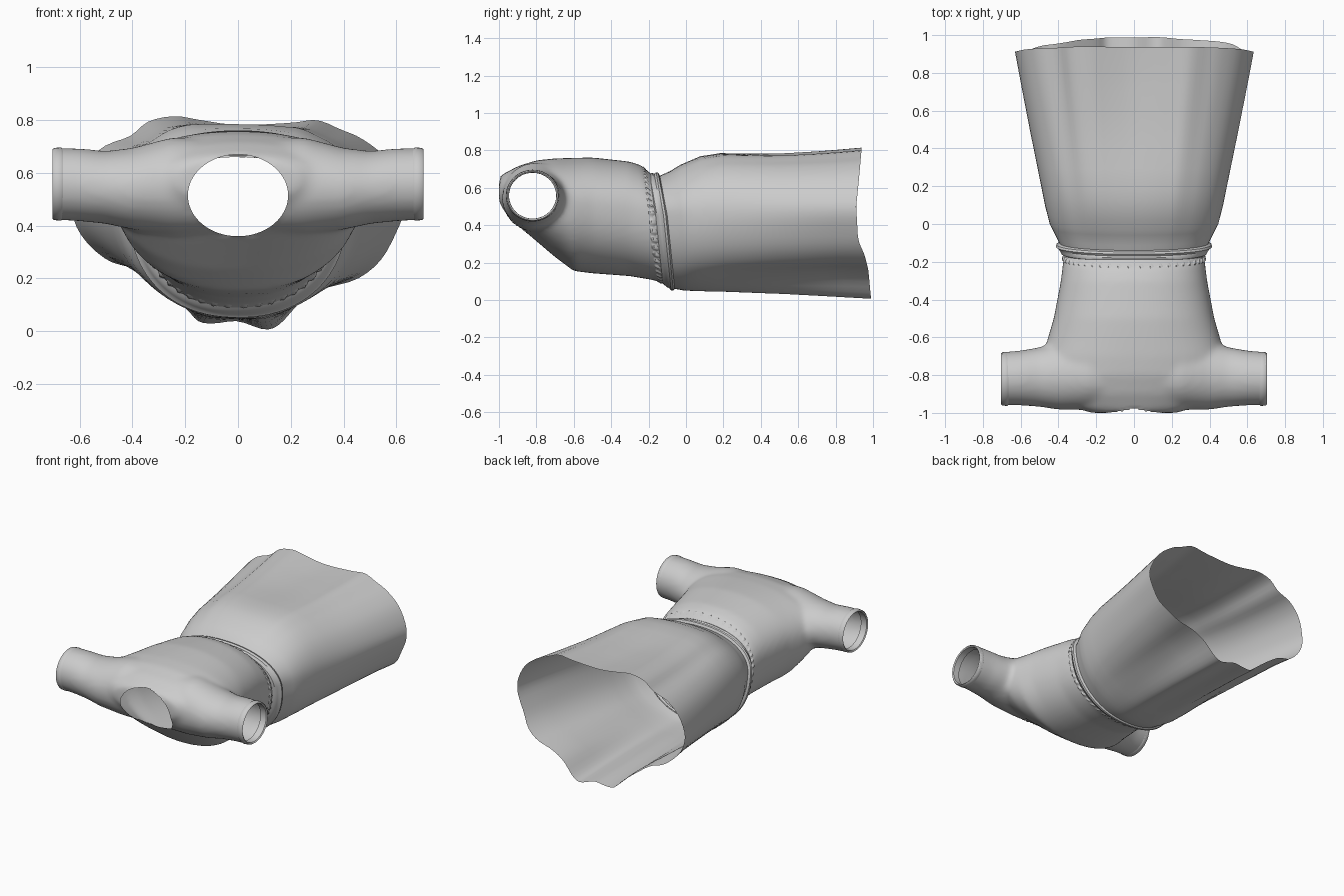
import bpy, bmesh, math
from mathutils import Vector

if "Cube" in bpy.data.objects:
    bpy.data.objects.remove(bpy.data.objects["Cube"])

N = 96


def lerp_table(table, y):
    """Smoothly interpolate rows (y, a, b, ...) at y."""
    for r0, r1 in zip(table, table[1:]):
        if y <= r1[0]:
            t = (y - r0[0]) / (r1[0] - r0[0])
            return [a + (b - a) * t for a, b in zip(r0[1:], r1[1:])]
    return list(table[-1][1:])


def add_loft(bm, rings, capped=False):
    vs = [[bm.verts.new(p) for p in r] for r in rings]
    faces = []
    for a, b in zip(vs, vs[1:]):
        n = len(a)
        for i in range(n):
            faces.append(bm.faces.new((a[i], a[(i + 1) % n], b[(i + 1) % n], b[i])))
    if capped:
        faces.append(bm.faces.new(vs[0]))
        faces.append(bm.faces.new(vs[-1][::-1]))
    bmesh.ops.recalc_face_normals(bm, faces=faces)


def make_object(name, bm, angle=40):
    me = bpy.data.meshes.new(name)
    bm.to_mesh(me)
    bm.free()
    ob = bpy.data.objects.new(name, me)
    bpy.context.collection.objects.link(ob)
    bpy.context.view_layer.objects.active = ob
    bpy.ops.object.select_all(action='DESELECT')
    ob.select_set(True)
    bpy.ops.object.shade_smooth_by_angle(angle=math.radians(angle))
    return ob


def oval(a, e=2.2):
    """Unit superellipse point at angle a."""
    c, s = math.cos(a), math.sin(a)
    return (math.copysign(abs(c) ** (2 / e), c), math.copysign(abs(s) ** (2 / e), s))


def section(y, w, zt, zb, zc, shape, tilt=0.0):
    """Ring across y from unit points, with separate top and bottom heights."""
    return [Vector((u * w, y - tilt * v, zc + v * ((zt - zc) if v > 0 else (zc - zb))))
            for u, v in shape]


ovals = [oval(2 * math.pi * i / N) for i in range(N)]

# bodice: torso and sleeves as solids, fused by a voxel remesh and smoothed
torso = [(-1.0, .23, .655, .50, .57), (-.975, .30, .675, .465, .57),
         (-.9, .41, .715, .40, .56), (-.8, .47, .747, .315, .54),
         (-.7, .48, .757, .23, .52), (-.6, .455, .76, .155, .5),
         (-.5, .425, .762, .143, .5), (-.3, .387, .74, .128, .48),
         (-.2, .375, .718, .105, .46), (-.15, .365, .67, .085, .45),
         (-.0, .36, .66, .06, .45)]
sleeve = [(0, -.80, .545, .18, .18), (.25, -.80, .55, .185, .185),
          (.4, -.805, .54, .178, .155), (.5, -.81, .545, .158, .138),
          (.6, -.815, .555, .145, .138), (.75, -.82, .56, .138, .135)]
bm = bmesh.new()
add_loft(bm, [section(*row, ovals, .035 if row[0] > -.25 else 0) for row in torso], True)
for s in (1, -1):
    add_loft(bm, [[Vector((s * x, yc + ry * math.cos(k * math.pi / 24),
                           zc + rz * math.sin(k * math.pi / 24))) for k in range(48)]
                  for x, yc, zc, ry, rz in sleeve], True)
solid = make_object("bodice_solid", bm)
m = solid.modifiers.new("fuse", 'REMESH')
m.mode = 'VOXEL'
m.voxel_size = .016
m = solid.modifiers.new("soften", 'SMOOTH')
m.factor, m.iterations = .5, 8
fused = bpy.data.meshes.new_from_object(solid.evaluated_get(bpy.context.evaluated_depsgraph_get()))
bpy.data.objects.remove(solid)
bm = bmesh.new()
bm.from_mesh(fused)

# open the sleeve ends and the waist
for co, no in (((.7, 0, 0), (1, 0, 0)), ((-.7, 0, 0), (-1, 0, 0)),
               ((0, -.10, .36), (0, .62, .09))):
    bmesh.ops.bisect_plane(bm, geom=bm.verts[:] + bm.edges[:] + bm.faces[:], dist=1e-5,
                           plane_co=co, plane_no=no, clear_outer=True)

# open the neckline and snap its edge to an oval
NX, NZ, NC = .19, .155, .515
def neck_d(p):
    return math.hypot(p.x / NX, (p.z - NC) / NZ)

doomed = [f for f in bm.faces
          if f.calc_center_median().y < -.7 and neck_d(f.calc_center_median()) < 1]
bmesh.ops.delete(bm, geom=doomed, context='FACES')
for v in bm.verts:
    if v.is_boundary and v.co.y < -.7 and abs(v.co.x) < .3:
        d = neck_d(v.co)
        v.co.x /= d
        v.co.z = NC + (v.co.z - NC) / d
make_object("bodice", bm, 60)

# sleeve cuffs with a turned-in hem
cuff = [(.662, .137), (.672, .143), (.697, .141), (.704, .135), (.698, .127), (.655, .126)]
for side, s in (("right", 1), ("left", -1)):
    bm = bmesh.new()
    add_loft(bm, [[Vector((s * x, -.82 + r * math.cos(k * math.pi / 24),
                           .558 + r * .97 * math.sin(k * math.pi / 24))) for k in range(48)]
                  for x, r in cuff])
    make_object("cuff_" + side, bm)

# skirt: oval at the waist flowing into a wavy hem outline
hem = [(.635, .47), (.62, .56), (.56, .66), (.47, .73), (.39, .765), (.30, .80), (.2, .79),
       (.0, .782), (-.14, .80), (-.24, .815), (-.34, .795), (-.41, .74), (-.51, .70),
       (-.59, .62), (-.63, .5), (-.62, .41), (-.57, .33), (-.49, .265), (-.40, .235),
       (-.30, .165), (-.2, .085), (-.15, .035), (-.09, .027), (0, .035), (.1, .004),
       (.16, .025), (.24, .11), (.33, .16), (.45, .195), (.54, .265), (.6, .37)]
HC = .47


def hem_point(t):
    """Catmull-Rom point on the closed hem outline."""
    n = len(hem)
    i, f = int(t * n) % n, (t * n) % 1
    p = [Vector(hem[(i + k) % n]) for k in (-1, 0, 1, 2)]
    return .5 * (2 * p[1] + (p[2] - p[0]) * f + (2 * p[0] - 5 * p[1] + 4 * p[2] - p[3]) * f * f
                 + (3 * p[1] - p[0] - 3 * p[2] + p[3]) * f ** 3)


hem_unit = []
for i in range(N):
    p = hem_point(i / N)
    dz = p.y - HC
    hem_unit.append(Vector((p.x / .635, dz / (.345 if dz > 0 else .47))))
waist_unit = [Vector(oval(math.atan2(p.y, p.x))) for p in hem_unit]

skirt = [(-.10, .395, .665, .06, .45), (-.05, .42, .69, .05, .45), (0, .446, .725, .046, .45),
         (.1, .472, .775, .042, .455), (.2, .492, .795, .04, .46), (.5, .552, .79, .028, .465),
         (.75, .60, .80, .014, .47), (.93, .633, .815, .003, .47)]
levels = [-.10, -.075, -.05, -.025, 0, .05, .1, .15, .2, .3, .4, .5, .6, .7, .8, .93]
hem_sweep = [(0, .06, 0), (.16, .045, 0), (.24, .025, 0), (.32, -.01, 0), (.5, -.02, 0),
             (.65, -.005, 0), (.82, .01, 0)]
bm = bmesh.new()
rings = []
for y in levels:
    t = (y + .1) / 1.03
    shape = [a.lerp(b, min(1, t * 1.1)) for a, b in zip(waist_unit, hem_unit)]
    ring = section(y, *lerp_table(skirt, y), shape, .04 * max(0, 1 - t * 2))
    for p in ring:
        p.y += lerp_table(hem_sweep, p.z)[0] * max(0, t - .3) / .7
    rings.append(ring)
add_loft(bm, rings)
make_object("skirt", bm)

# waistband: two rolled ridges
band = [(-.165, .36, .66, .09, .45), (-.155, .385, .675, .08, .45), (-.14, .393, .68, .068, .45),
        (-.13, .40, .675, .064, .45), (-.12, .413, .683, .052, .45), (-.108, .41, .68, .052, .45),
        (-.098, .392, .66, .062, .45)]
bm = bmesh.new()
add_loft(bm, [section(*row, ovals, .04) for row in band])
make_object("waistband", bm)

# gathered ruffle just above the waistband
M = 288
bm = bmesh.new()
rings = []
for y, w, zt, zb, amp in ((-.20, .372, .712, .108, 0), (-.188, .378, .71, .10, .014),
                          (-.172, .372, .69, .093, .018), (-.16, .362, .66, .09, .004)):
    shape = []
    for i in range(M):
        a = 2 * math.pi * i / M
        k = 1 + amp * math.sin(48 * a + 40 * y)
        u, v = oval(a)
        shape.append((u * k, v * k))
    rings.append(section(y, w, zt, zb, .45, shape, .038))
add_loft(bm, rings)
make_object("waist_ruffle", bm, 50)
